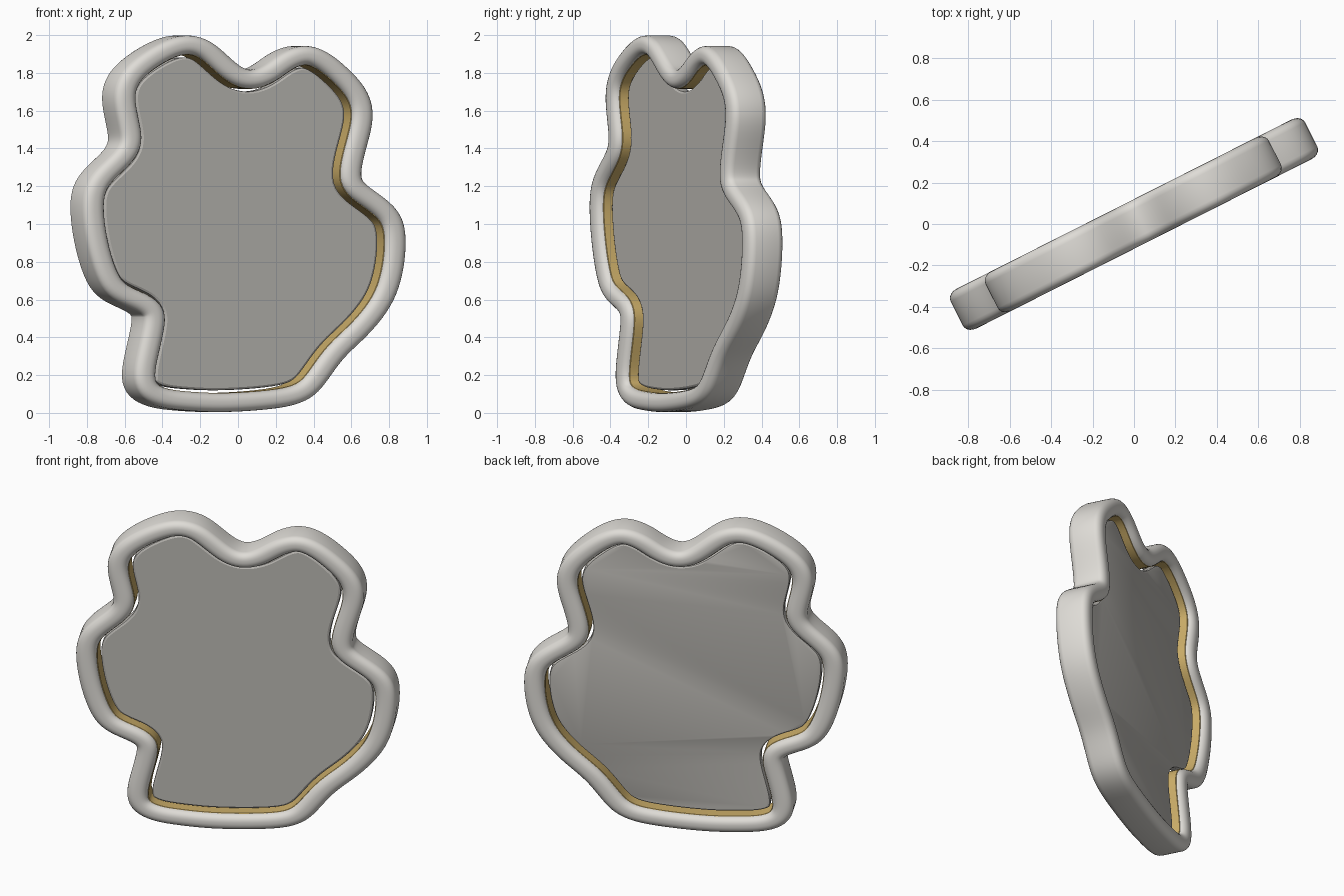
import bpy, bmesh, math
from mathutils import Vector, Matrix

if "Cube" in bpy.data.objects:
    bpy.data.objects.remove(bpy.data.objects["Cube"])

TURN = math.radians(26.8)   # the whole piece is turned about z
STRETCH = 1.25              # frame is a little wider at the sides

# Centre line of the wavy frame (across, up), anticlockwise from the bottom
PATH = [(-.11, .06), (.215, .082), (.357, .125), (.436, .205), (.537, .33), (.683, .45),
        (.811, .595), (.869, .745), (.888, .9), (.868, 1.02), (.779, 1.10), (.666, 1.172),
        (.618, 1.25), (.646, 1.39), (.697, 1.565), (.66, 1.69), (.551, 1.795), (.458, 1.86),
        (.363, 1.89), (.256, 1.855), (.157, 1.79), (.045, 1.755), (-.062, 1.785),
        (-.17, 1.87), (-.255, 1.928), (-.36, 1.943), (-.485, 1.90), (-.617, 1.82),
        (-.685, 1.74), (-.70, 1.65), (-.674, 1.53), (-.66, 1.44), (-.70, 1.357),
        (-.81, 1.265), (-.873, 1.185), (-.888, 1.07), (-.86, .89), (-.80, .72),
        (-.725, .64), (-.592, .588), (-.528, .535), (-.525, .46), (-.556, .335),
        (-.584, .205), (-.558, .125), (-.463, .083), (-.315, .068)]


def smooth_path(pts, steps=5):
    """Closed Catmull-Rom curve, lightly relaxed."""
    p = [Vector(q) for q in pts]
    n, out = len(p), []
    for i in range(n):
        a, b, c, d = (p[(i + k) % n] for k in (-1, 0, 1, 2))
        for s in range(steps):
            t = s / steps
            out.append(.5 * (2 * b + (c - a) * t + (2 * a - 5 * b + 4 * c - d) * t * t
                             + (3 * b - a - 3 * c + d) * t ** 3))
    for _ in range(6):
        out = [(out[i - 1] + 2 * out[i] + out[(i + 1) % len(out)]) / 4 for i in range(len(out))]
    return out


CURVE = smooth_path(PATH)


def rounded_rect(x0, x1, y, r, steps=5):
    pts = []
    for k, (cx, cy) in enumerate([(x1 - r, y - r), (x0 + r, y - r), (x0 + r, r - y), (x1 - r, r - y)]):
        for s in range(steps + 1):
            a = math.pi / 2 * (k + s / steps)
            pts.append((cx + r * math.cos(a), cy + r * math.sin(a)))
    return pts


def material(name, rgb):
    m = bpy.data.materials.new(name)
    m.diffuse_color = (*rgb, 1)
    m.use_nodes = True
    m.node_tree.nodes["Principled BSDF"].inputs["Base Color"].default_value = m.diffuse_color
    return m


def sweep(name, section, mat, closed=True, angle=40):
    """Carry a section of (outward, depth) points round the curve; cap it if open."""
    bm = bmesh.new()
    n, rings = len(CURVE), []
    for i, c in enumerate(CURVE):
        t = (CURVE[(i + 1) % n] - CURVE[i - 1]).normalized()
        rings.append([bm.verts.new((c.x + d * t.y * STRETCH, v, c.y - d * t.x)) for d, v in section])
    m = len(section)
    for i in range(n):
        a, b = rings[i], rings[(i + 1) % n]
        for j in range(m if closed else m - 1):
            k = (j + 1) % m
            bm.faces.new((a[j], b[j], b[k], a[k]))
    if not closed:
        bm.faces.new([r[0] for r in rings])
        bm.faces.new([r[-1] for r in rings])
    bmesh.ops.recalc_face_normals(bm, faces=bm.faces)
    bm.transform(Matrix.Rotation(TURN, 4, 'Z'))
    me = bpy.data.meshes.new(name)
    bm.to_mesh(me)
    bm.free()
    ob = bpy.data.objects.new(name, me)
    bpy.context.collection.objects.link(ob)
    me.materials.append(mat)
    bpy.ops.object.select_all(action='DESELECT')
    ob.select_set(True)
    bpy.context.view_layer.objects.active = ob
    bpy.ops.object.shade_smooth_by_angle(angle=math.radians(angle))
    return ob


# Soft padded frame
sweep("frame", rounded_rect(-.042, .057, .107, .042), material("warm_white", (.74, .72, .68)), angle=60)
# Light strip lining the inside of the frame
sweep("light_strip", rounded_rect(-.044, -.036, .07, .003, 1), material("gold", (.60, .42, .14)))
# Mirror plate with a bevelled rim
sweep("mirror", [(-.070, -.034), (-.060, -.028), (-.058, -.022), (-.058, .020), (-.062, .030), (-.070, .034)],
      material("mirror_grey", (.50, .485, .455)), closed=False, angle=25)
